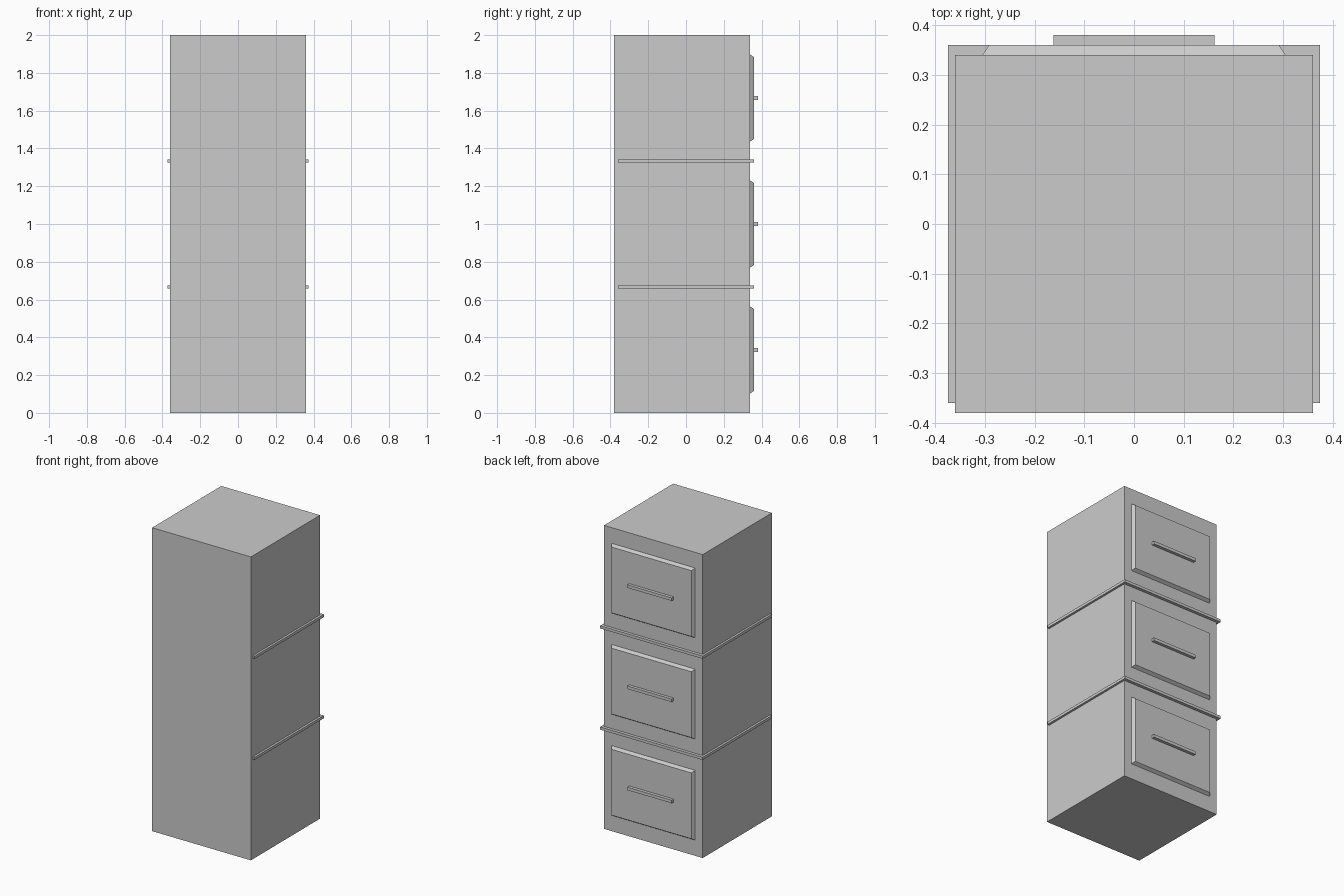
import bpy, bmesh

if "Cube" in bpy.data.objects:
    bpy.data.objects.remove(bpy.data.objects["Cube"])


def box(name, x, y, z, inset=0.0):
    """Box from ranges; inset shrinks the +y face to make a bevelled panel."""
    bm = bmesh.new()
    bmesh.ops.create_cube(bm, size=1)
    for v in bm.verts:
        shrink = inset if v.co.y > 0 else 0.0
        sx, sz = (1 if v.co.x > 0 else -1), (1 if v.co.z > 0 else -1)
        v.co = (x[sx > 0] - sx * shrink,
                y[v.co.y > 0],
                z[sz > 0] - sz * shrink)
    mesh = bpy.data.meshes.new(name)
    bm.to_mesh(mesh)
    bm.free()
    obj = bpy.data.objects.new(name, mesh)
    bpy.context.collection.objects.link(obj)
    return obj


# Cabinet body
box("cabinet_body", (-0.36, 0.36), (-0.38, 0.34), (0, 2))

# Drawer fronts with bar handles, on the +y side
drawer_h = 2 / 3
for i in range(3):
    c = drawer_h * (i + 0.5)
    box(f"drawer_front_{i + 1}", (-0.305, 0.305), (0.34, 0.36), (c - 0.23, c + 0.23), inset=0.013)
    box(f"drawer_handle_{i + 1}", (-0.162, 0.162), (0.36, 0.38), (c - 0.01, c + 0.01))

# Thin divider strips between the drawers
for i in (1, 2):
    c = drawer_h * i
    box(f"divider_strip_{i}", (-0.374, 0.374), (-0.36, 0.36), (c - 0.009, c + 0.009))
